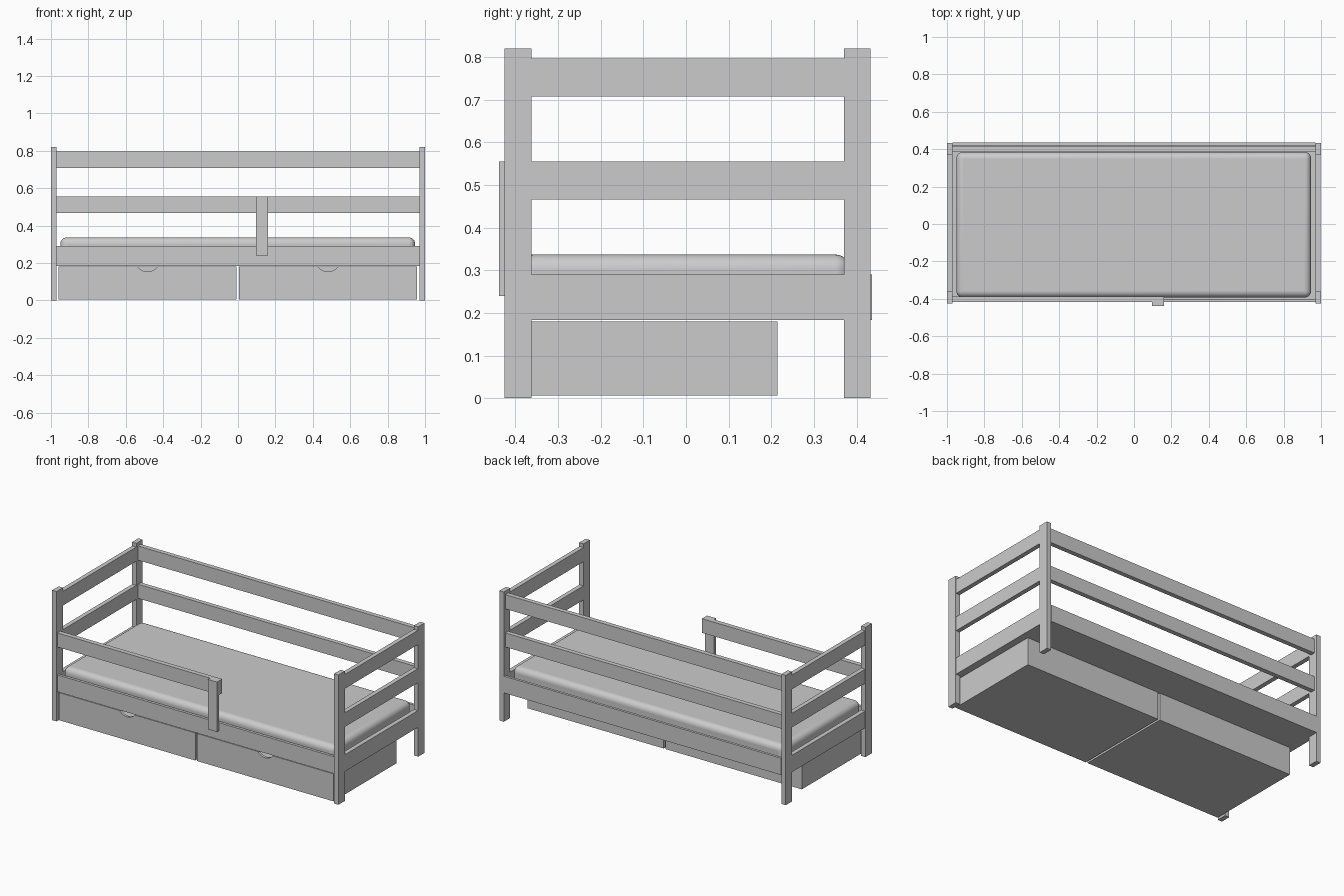
import bpy, bmesh, math

if "Cube" in bpy.data.objects:
    bpy.data.objects.remove(bpy.data.objects["Cube"])


def box(name, x, y, z):
    """Box from (min, max) ranges."""
    bm = bmesh.new()
    bmesh.ops.create_cube(bm, size=1)
    for v in bm.verts:
        v.co = [r[0] + (c + 0.5) * (r[1] - r[0]) for c, r in zip(v.co, (x, y, z))]
    return finish(name, bm)


def finish(name, bm):
    bmesh.ops.recalc_face_normals(bm, faces=bm.faces)
    me = bpy.data.meshes.new(name)
    bm.to_mesh(me)
    bm.free()
    ob = bpy.data.objects.new(name, me)
    bpy.context.collection.objects.link(ob)
    return ob


def span(s, a, b):
    return tuple(sorted((s * a, s * b)))


TOP, MID, LOW = (0.707, 0.797), (0.466, 0.555), (0.184, 0.29)

# Corner posts and end rails
for s, side in ((-1, "left"), (1, "right")):
    xr = span(s, 0.97, 1.0)
    box(side + "_front_post", xr, (-0.426, -0.362), (0, 0.82))
    box(side + "_back_post", xr, (0.37, 0.433), (0, 0.82))
    for zr, label in ((TOP, "top"), (MID, "middle"), (LOW, "lower")):
        box(f"{side}_{label}_end_rail", span(s, 0.97, 0.998), (-0.362, 0.37), zr)

# Long rails
inner = (-0.97, 0.97)
box("back_top_rail", inner, (0.388, 0.417), TOP)
box("back_middle_rail", inner, (0.388, 0.417), MID)
box("back_lower_rail", inner, (0.42, 0.436), LOW)
box("front_lower_rail", inner, (-0.417, -0.4), LOW)

# Half-length guard rail with its upright
box("guard_rail", (-0.97, 0.16), (-0.417, -0.387), MID)
box("guard_upright", (0.097, 0.16), (-0.438, -0.417), (0.24, 0.555))

# Base board under the mattress
box("bed_base", inner, (-0.4, 0.42), (0.184, 0.2))

# Mattress with soft edges
mattress = box("mattress", (-0.95, 0.947), (-0.393, 0.385), (0.2, 0.337))
bev = mattress.modifiers.new("soft_edges", "BEVEL")
bev.width = 0.035
bev.segments = 6
bpy.context.view_layer.objects.active = mattress
mattress.select_set(True)
bpy.ops.object.shade_smooth_by_angle(angle=math.radians(35))
mattress.select_set(False)


def drawer(side, x0, x1):
    z0, z1, t = 0.006, 0.18, 0.015
    y0, y1 = -0.415, 0.215
    cx, r, cz = (x0 + x1) / 2, 0.065, 0.219
    half = math.acos((cz - z1) / r)
    # Front panel with a scooped finger grip
    pts = [(x0, z1), (x0, z0), (x1, z0), (x1, z1)]
    for i in range(17):
        a = half - 2 * half * i / 16
        pts.append((cx + r * math.sin(a), cz - r * math.cos(a)))
    bm = bmesh.new()
    face = bm.faces.new([bm.verts.new((x, y0, z)) for x, z in pts])
    ext = bmesh.ops.extrude_face_region(bm, geom=[face], use_keep_orig=True)
    for v in ext["geom"]:
        if isinstance(v, bmesh.types.BMVert):
            v.co.y += t
    finish(side + "_drawer_front", bm)
    # Open tray behind the front
    yi = y0 + t
    box(side + "_drawer_bottom", (x0, x1), (yi, y1), (z0, z0 + t))
    box(side + "_drawer_back", (x0, x1), (y1 - t, y1), (z0 + t, z1))
    box(side + "_drawer_outer_wall", (x0, x0 + t), (yi, y1 - t), (z0 + t, z1))
    box(side + "_drawer_inner_wall", (x1 - t, x1), (yi, y1 - t), (z0 + t, z1))


drawer("left", -0.96, -0.008)
drawer("right", 0.005, 0.957)
